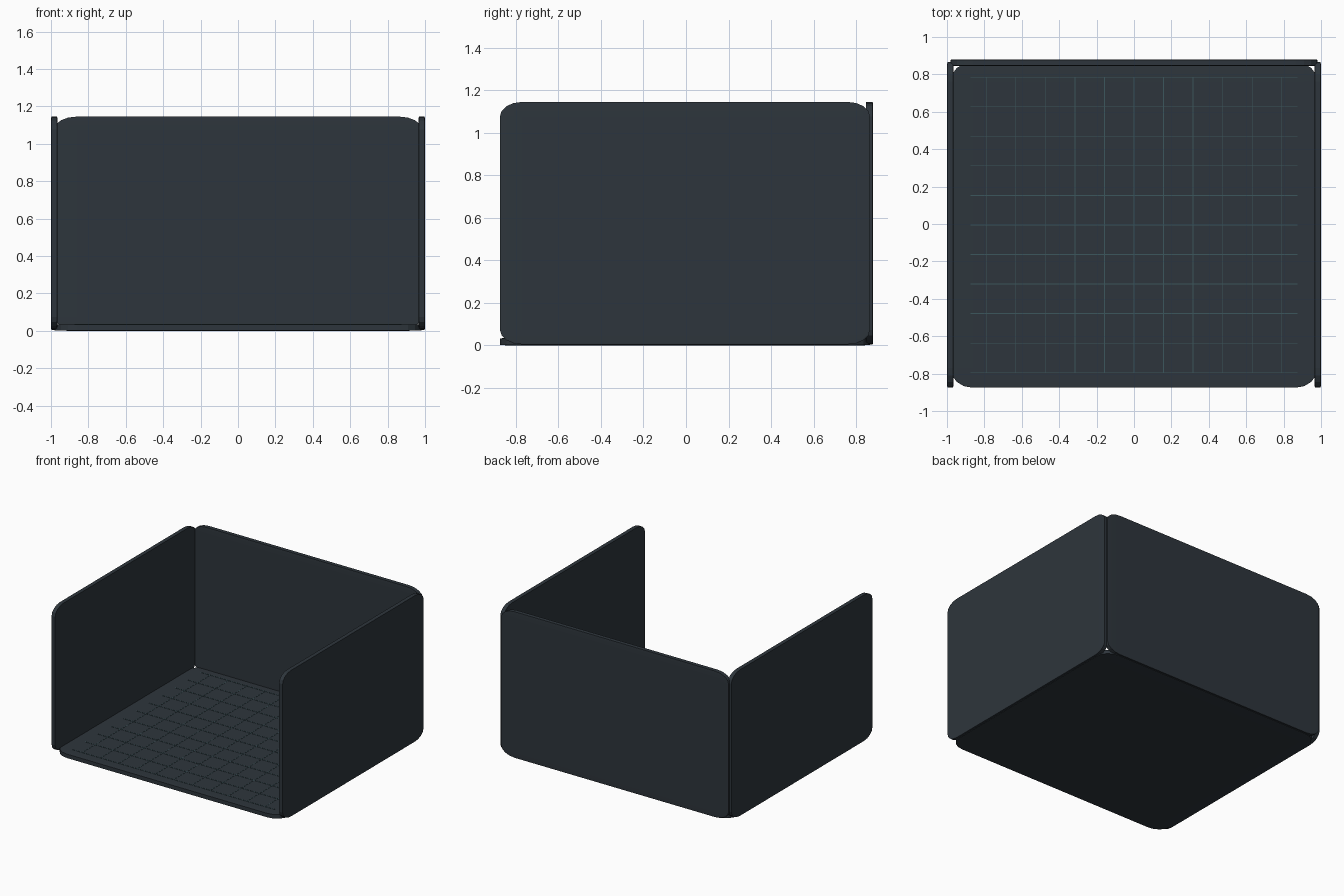
import bpy, bmesh
from mathutils import Vector

if "Cube" in bpy.data.objects:
    bpy.data.objects.remove(bpy.data.objects["Cube"])


def material(name, rgb):
    m = bpy.data.materials.new(name)
    m.diffuse_color = (*rgb, 1)
    m.use_nodes = True
    m.node_tree.nodes["Principled BSDF"].inputs["Base Color"].default_value = m.diffuse_color
    return m


slate = material("dark_slate", (0.027, 0.036, 0.045))
teal = material("muted_teal", (0.045, 0.095, 0.11))


def box(name, low, high, mat, bevel=0.0):
    """Box between two corners; the bevel is a fraction of each side."""
    low, high = Vector(low), Vector(high)
    mid, size = (low + high) / 2, high - low
    bm = bmesh.new()
    bmesh.ops.create_cube(bm, size=1)
    if bevel:
        bmesh.ops.bevel(bm, geom=bm.edges[:], offset=bevel, segments=4,
                        profile=0.5, affect='EDGES')
    for v in bm.verts:
        v.co = Vector(a * s for a, s in zip(v.co, size)) + mid
    bmesh.ops.recalc_face_normals(bm, faces=bm.faces[:])
    mesh = bpy.data.meshes.new(name)
    bm.to_mesh(mesh)
    bm.free()
    mesh.materials.append(mat)
    obj = bpy.data.objects.new(name, mesh)
    bpy.context.collection.objects.link(obj)
    return obj


# Rounded panels
T = 0.035
B = 0.06
box("floor", (-0.982, -0.875, 0), (0.982, 0.865, T), slate, B)
box("back_wall", (-0.982, 0.88 - T, 0.005), (0.982, 0.88, 1.145), slate, B)
box("left_wall", (-1, -0.875, 0.005), (T - 1, 0.865, 1.145), slate, B)
box("right_wall", (1 - T, -0.875, 0.005), (1, 0.865, 1.145), slate, B)

# Thin grid lines on the floor
STEP, W, CY = 0.158, 0.002, -0.005
for i in range(-5, 6):
    p = i * STEP
    box("grid_line_across", (-0.873, CY + p - W, T - 0.002),
        (0.873, CY + p + W, T + 0.002), teal)
    box("grid_line_along", (p - W, CY - 0.79, T - 0.002),
        (p + W, CY + 0.79, T + 0.0015), teal)
